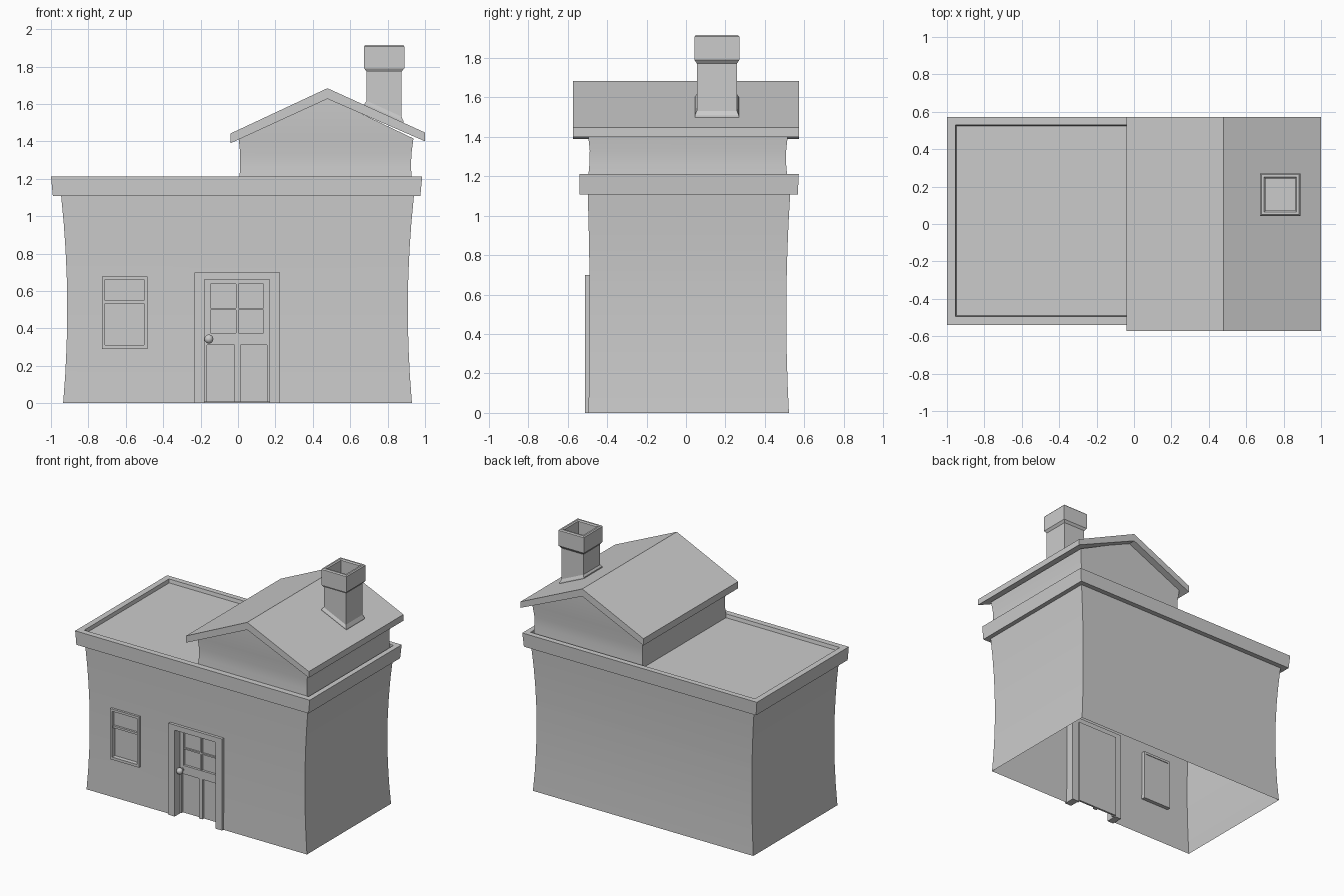
import bpy, bmesh, math
from mathutils import Matrix


def finish(bm, name, smooth=False):
    me = bpy.data.meshes.new(name)
    bm.to_mesh(me)
    bm.free()
    ob = bpy.data.objects.new(name, me)
    bpy.context.collection.objects.link(ob)
    if smooth:
        bpy.ops.object.select_all(action='DESELECT')
        ob.select_set(True)
        bpy.context.view_layer.objects.active = ob
        bpy.ops.object.shade_smooth_by_angle(angle=math.radians(30))
    return ob


def rect(x0, x1, y0, y1, z, slope=0.0):
    """Counter-clockwise ring; slope tilts z along x."""
    return [(x, y, z + slope * (x - x0)) for x, y in ((x0, y0), (x1, y0), (x1, y1), (x0, y1))]


def loft(rings, cap_start=False, cap_end=False, skip=None):
    bm = bmesh.new()
    vs = [[bm.verts.new(p) for p in r] for r in rings]
    n = len(vs[0])
    for a, b in zip(vs, vs[1:]):
        for i in range(n):
            j = (i + 1) % n
            quad = (a[i], a[j], b[j], b[i])
            if skip and skip([sum(v.co[k] for v in quad) / 4 for k in range(3)]):
                continue
            bm.faces.new(quad)
    if cap_start:
        bm.faces.new(vs[0][::-1])
    if cap_end:
        bm.faces.new(vs[-1])
    return bm, vs


def boxes(name, items):
    bm = bmesh.new()
    for x0, x1, y0, y1, z0, z1 in items:
        m = Matrix.Translation(((x0 + x1) / 2, (y0 + y1) / 2, (z0 + z1) / 2))
        m = m @ Matrix.Diagonal((x1 - x0, y1 - y0, z1 - z0, 1))
        bmesh.ops.create_cube(bm, size=1, matrix=m)
    return finish(bm, name)


# Walls: open-bottomed shell, pinched at mid height, with door and window openings
DOOR = (-0.20, 0.19, 0.0, 0.68)
WIN = (-0.715, -0.50, 0.305, 0.665)


def in_opening(c):
    return c[1] < -0.4 and any(o[0] < c[0] < o[1] and o[2] < c[2] < o[3] for o in (DOOR, WIN))


rings = []
for z in (0, 0.15, 0.305, 0.45, 0.56, 0.665, 0.68, 0.82, 0.96, 1.11):
    p = 0.022 * (1 - ((z - 0.5) / 0.5) ** 2)
    x0, x1, y0, y1 = -0.935 + p, 0.93 - p, -0.495 + p * 0.3, 0.522 - p * 0.6
    xs = (x0, WIN[0], WIN[1], DOOR[0], DOOR[1], x1)
    rings.append([(x, y0, z) for x in xs] + [(x1, y1, z), (x0, y1, z)])
finish(loft(rings, skip=in_opening)[0], "walls", True)

# Cornice with parapet and sunken flat roof
finish(loft([rect(-0.93, 0.925, -0.49, 0.52, 1.108),
             rect(-0.99, 0.975, -0.54, 0.567, 1.108),
             rect(-1.0, 0.985, -0.54, 0.572, 1.212),
             rect(-0.955, 0.945, -0.495, 0.53, 1.212),
             rect(-0.95, 0.94, -0.49, 0.525, 1.185)], cap_end=True)[0], "cornice_and_flat_roof")

# Attic room with gable ends
bm, vs = loft([rect(0.005, 0.93, -0.497, 0.515, 1.185),
               rect(0.012, 0.925, -0.49, 0.508, 1.26),
               rect(0.012, 0.927, -0.488, 0.508, 1.33),
               rect(0.004, 0.938, -0.497, 0.517, 1.415)])
a, b, c, d = vs[-1]
f, k = bm.verts.new((0.478, -0.497, 1.635)), bm.verts.new((0.478, 0.517, 1.635))
bm.faces.new((a, b, f))
bm.faces.new((c, d, k))
finish(bm, "attic_walls", True)

# Pitched roof slab
profile = [(-0.04, 1.39), (0.478, 1.627), (1.0, 1.40), (1.0, 1.447), (0.478, 1.684), (-0.04, 1.442)]
bm, vs = loft([[(x, y, z) for x, z in profile] for y in (0.572, -0.572)])
for v, flip in ((vs[0], True), (vs[1], False)):
    for idx in ((0, 1, 4, 5), (1, 2, 3, 4)):
        bm.faces.new([v[i] for i in (idx[::-1] if flip else idx)])
bmesh.ops.recalc_face_normals(bm, faces=bm.faces)
finish(bm, "pitched_roof")

# Chimney: sloped flashing, shaft, hollow cap
S = -0.455
finish(loft([rect(0.677, 0.885, 0.045, 0.268, 1.56, S),
             rect(0.677, 0.885, 0.045, 0.268, 1.602, S),
             rect(0.688, 0.874, 0.055, 0.258, 1.617, S),
             rect(0.688, 0.874, 0.055, 0.258, 1.772),
             rect(0.675, 0.889, 0.043, 0.271, 1.79),
             rect(0.675, 0.889, 0.043, 0.271, 1.908),
             rect(0.682, 0.882, 0.05, 0.264, 1.916),
             rect(0.694, 0.870, 0.063, 0.251, 1.916),
             rect(0.702, 0.862, 0.071, 0.243, 1.908),
             rect(0.702, 0.862, 0.071, 0.243, 1.76)], cap_end=True)[0], "chimney")

# Door frame
F0, F1 = -0.511, -0.425
boxes("door_frame", [(-0.232, -0.178, F0, F1, 0, 0.70), (0.168, 0.224, F0, F1, 0, 0.70),
                     (-0.178, 0.168, F0, F1, 0.66, 0.70)])

# Door leaf: backing, stiles, rails and glazing bars
L0, L1 = -0.448, -0.425
boxes("door", [(-0.178, 0.168, -0.43, -0.415, 0.005, 0.66),
               (-0.178, -0.147, L0, L1, 0.375, 0.66), (0.137, 0.168, L0, L1, 0.375, 0.66),
               (-0.147, 0.137, L0, L1, 0.638, 0.66), (-0.178, 0.168, L0, L1, 0.31, 0.375),
               (-0.018, 0.013, L0, L1, 0.005, 0.31),
               (-0.178, -0.165, L0, L1, 0.005, 0.31), (0.155, 0.168, L0, L1, 0.005, 0.31),
               (-0.01, 0.003, L0 + 0.005, L1, 0.375, 0.638),
               (-0.147, 0.137, L0 + 0.005, L1, 0.497, 0.508)])

# Door knob
bm = bmesh.new()
bmesh.ops.create_uvsphere(bm, u_segments=16, v_segments=10, radius=0.024,
                          matrix=Matrix.Translation((-0.156, -0.482, 0.343)))
bmesh.ops.create_cone(bm, cap_ends=True, segments=12, radius1=0.012, radius2=0.012, depth=0.04,
                      matrix=Matrix.Translation((-0.156, -0.458, 0.343)) @ Matrix.Rotation(math.pi / 2, 4, 'X'))
finish(bm, "door_knob", True)

# Window: outer frame, then two sashes with glass
W0, W1 = -0.506, -0.46
boxes("window_frame", [(-0.728, -0.71, W0, W1, 0.29, 0.678), (-0.502, -0.484, W0, W1, 0.29, 0.678),
                       (-0.71, -0.502, W0, W1, 0.66, 0.678), (-0.71, -0.502, W0, W1, 0.29, 0.31),
                       (-0.71, -0.502, W0 + 0.008, W1, 0.532, 0.548)])
boxes("window_panes", [(-0.71, -0.502, -0.482, -0.465, 0.548, 0.66),
                       (-0.71, -0.502, -0.473, -0.46, 0.31, 0.532)])
